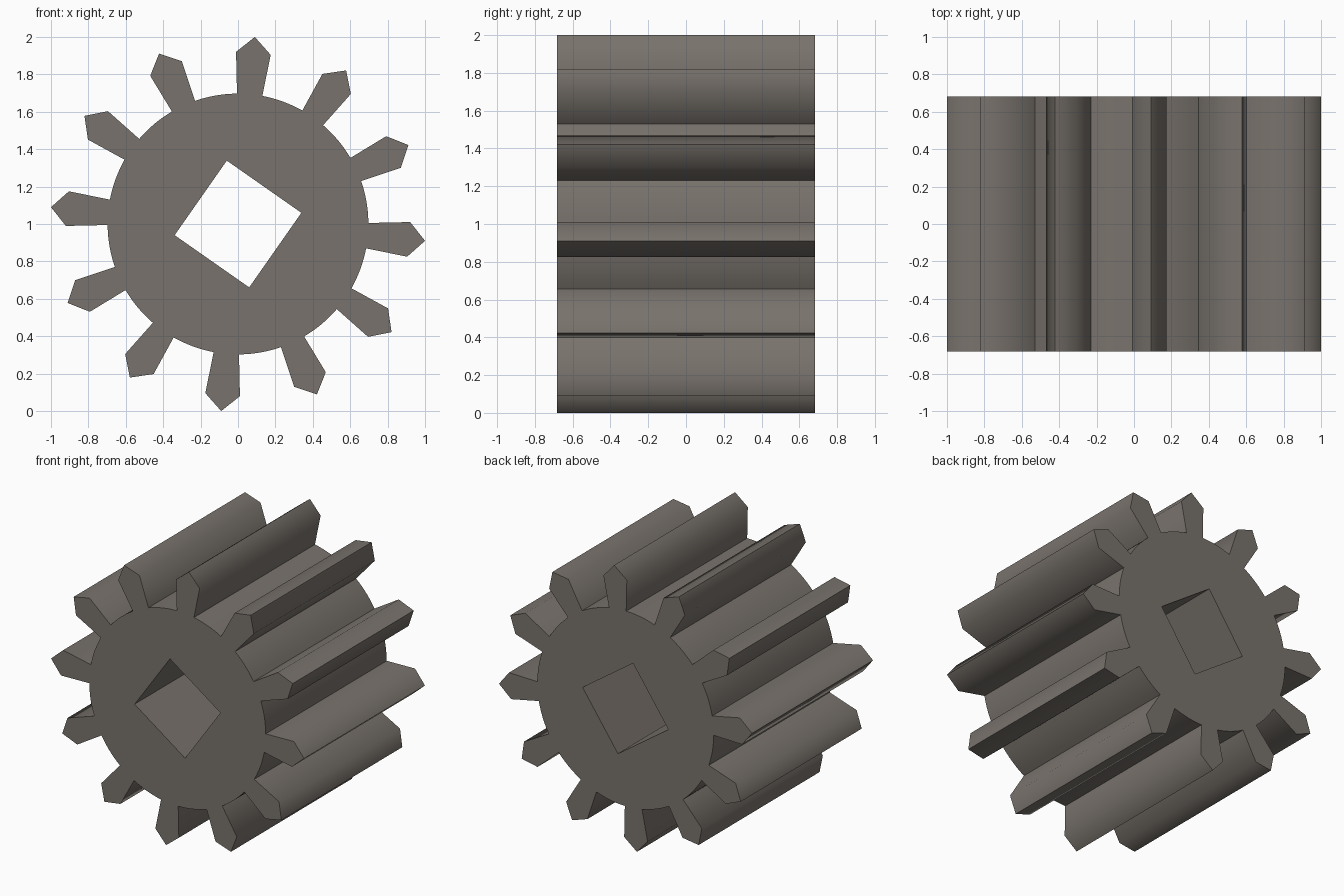
import bpy, bmesh, math
from mathutils import Vector

if "Cube" in bpy.data.objects:
    bpy.data.objects.remove(bpy.data.objects["Cube"])

TEETH, HALF_LEN = 12, 0.683
TILT = math.radians(5.15)          # clockwise turn of the first tooth from vertical
TOOTH = [(-0.068, 0.694), (-0.093, 0.916), (0, 1.004), (0.093, 0.916), (0.068, 0.694)]
ROOT_R = math.hypot(*TOOTH[0])
ROOT_A = math.atan2(0.068, 0.694)
STEP = math.tau / TEETH
ARC_SEGS = 6


def turned(u, r, a):
    """Point at tangential u, radial r, turned clockwise by a, in the front plane."""
    return Vector((u * math.cos(a) + r * math.sin(a), -HALF_LEN,
                   1 + r * math.cos(a) - u * math.sin(a)))


# Outer outline: tooth, then rounded valley, repeated
outline = []
for i in range(TEETH):
    a = TILT + i * STEP
    outline += [turned(u, r, a) for u, r in TOOTH]
    for k in range(1, ARC_SEGS):
        outline.append(turned(0, ROOT_R, a + ROOT_A + (STEP - 2 * ROOT_A) * k / ARC_SEGS))

# Square shaft hole
hole = [turned(0, 0.344, math.radians(-10) + k * math.pi / 2) for k in range(4)]

# Fill the profile and extrude it along y
bm = bmesh.new()
edges = []
for loop in (outline, hole):
    vs = [bm.verts.new(p) for p in loop]
    edges += [bm.edges.new((vs[i - 1], vs[i])) for i in range(len(vs))]
bmesh.ops.triangle_fill(bm, edges=edges, use_beauty=True, use_dissolve=False)
ext = bmesh.ops.extrude_face_region(bm, geom=bm.faces[:])
bmesh.ops.translate(bm, vec=(0, 2 * HALF_LEN, 0),
                    verts=[g for g in ext["geom"] if isinstance(g, bmesh.types.BMVert)])
bmesh.ops.recalc_face_normals(bm, faces=bm.faces[:])

mesh = bpy.data.meshes.new("pinion_gear")
bm.to_mesh(mesh)
bm.free()
gear = bpy.data.objects.new("pinion_gear", mesh)
bpy.context.collection.objects.link(gear)

# Dark warm grey metal
metal = bpy.data.materials.new("dark_metal")
metal.diffuse_color = (0.19, 0.17, 0.15, 1)
metal.use_nodes = True
metal.node_tree.nodes["Principled BSDF"].inputs["Base Color"].default_value = metal.diffuse_color
mesh.materials.append(metal)

# Soft tooth shoulders, sharp tips, roots and ends
bpy.context.view_layer.objects.active = gear
gear.select_set(True)
bpy.ops.object.shade_smooth_by_angle(angle=math.radians(60))
